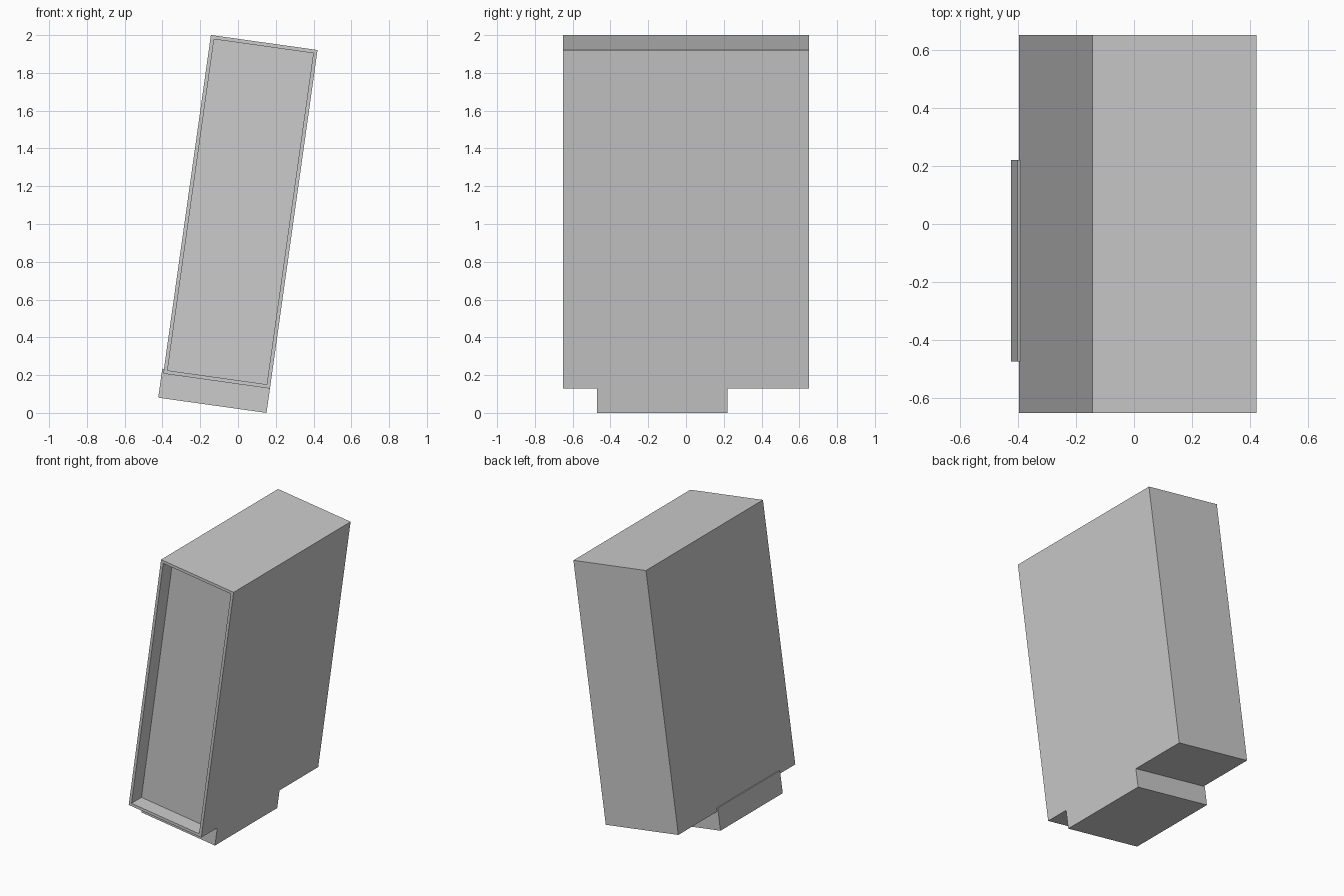
import bpy, bmesh, math
from mathutils import Matrix

if "Cube" in bpy.data.objects:
    bpy.data.objects.remove(bpy.data.objects["Cube"])

# Leaning frame: origin at the lowest edge, tilted about y
LEAN = Matrix.Translation((0.151, 0, 0)) @ Matrix.Rotation(math.radians(8), 4, 'Y')


def box(name, x, y, z, recess=None):
    """Leaning box from (min, max) ranges; recess = (rim, depth) on the front."""
    bm = bmesh.new()
    bmesh.ops.create_cube(bm, size=1)
    for v in bm.verts:
        v.co = [r[0] if c < 0 else r[1] for c, r in zip(v.co, (x, y, z))]
    bm.normal_update()
    if recess:
        front = min(bm.faces, key=lambda f: f.normal.y)
        bmesh.ops.inset_region(bm, faces=[front], thickness=recess[0])
        # Side walls of the recess, then push the panel back
        walls = bmesh.ops.extrude_discrete_faces(bm, faces=[front])
        panel = walls['faces'][0]
        bmesh.ops.translate(bm, verts=panel.verts, vec=(0, recess[1], 0))
    bmesh.ops.recalc_face_normals(bm, faces=bm.faces)
    mesh = bpy.data.meshes.new(name)
    bm.to_mesh(mesh)
    bm.free()
    ob = bpy.data.objects.new(name, mesh)
    ob.matrix_world = LEAN
    bpy.context.collection.objects.link(ob)
    return ob


# Main case with recessed front panel
box("case", (-0.57, 0), (-0.65, 0.65), (0.13, 1.94), recess=(0.028, 0.11))
# Foot block below, slightly proud of the left side
box("foot", (-0.579, 0), (-0.472, 0.22), (0, 0.155))
